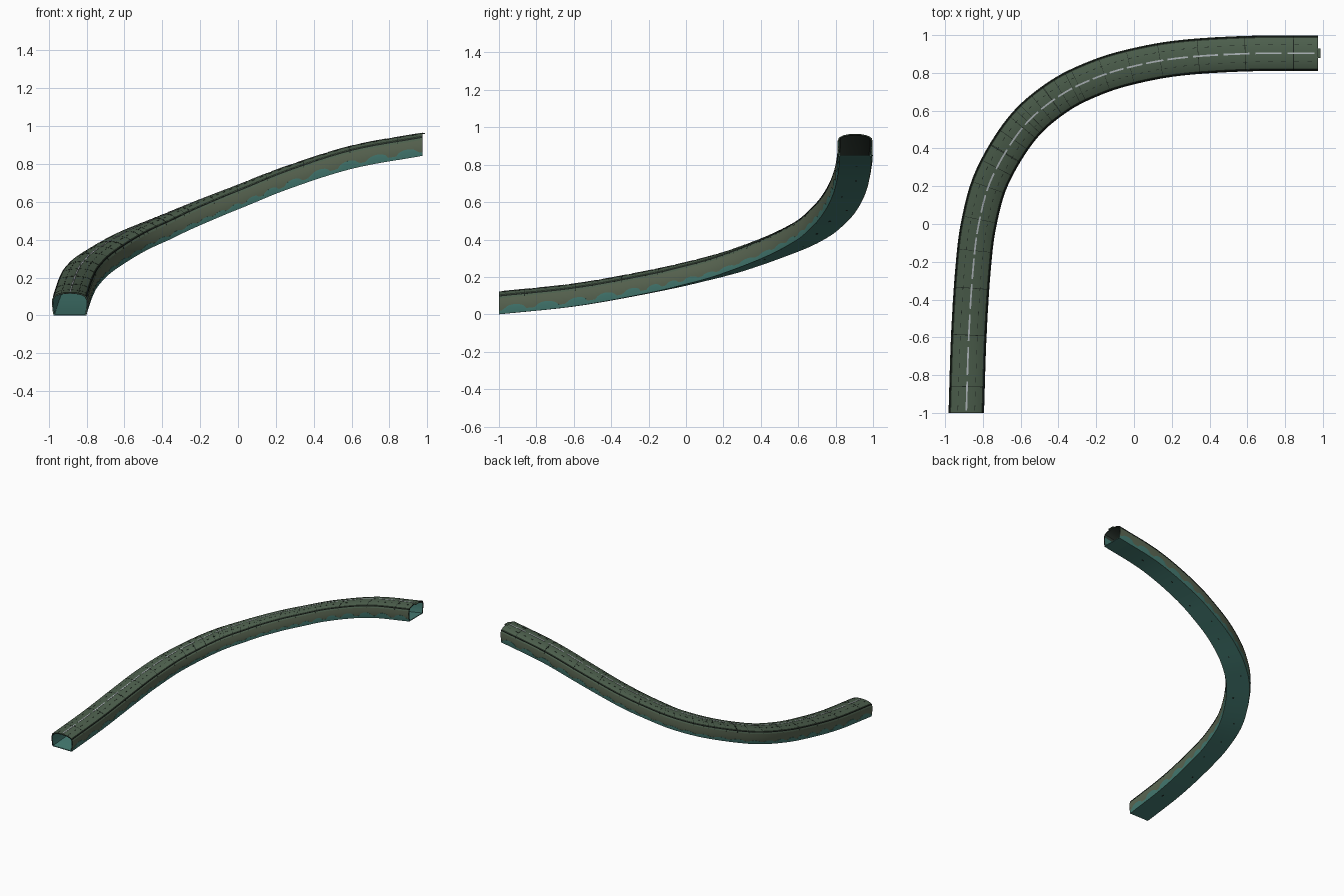
import bpy, math
from mathutils import Vector

if "Cube" in bpy.data.objects:
    bpy.data.objects.remove(bpy.data.objects["Cube"])


def material(name, rgb):
    m = bpy.data.materials.new(name)
    m.diffuse_color = (*rgb, 1)
    m.use_nodes = True
    m.node_tree.nodes["Principled BSDF"].inputs["Base Color"].default_value = m.diffuse_color
    return m


GREEN = material("roof green", (0.072, 0.112, 0.072))
OLIVE = material("wall olive", (0.105, 0.138, 0.088))
TEAL = material("teal", (0.06, 0.20, 0.17))
DARK = material("dark seam", (0.012, 0.018, 0.014))
SHADE = material("ceiling green", (0.035, 0.052, 0.040))
GREY = material("pale grey", (0.42, 0.46, 0.48))

# Centre line of the climbing bend, at floor level
PATH = [Vector(p) for p in (
    (-0.888, -1, 0), (-0.875, -0.6, 0.042), (-0.853, -0.25, 0.103), (-0.822, 0, 0.157),
    (-0.75, 0.25, 0.225), (-0.59, 0.51, 0.322), (-0.4, 0.675, 0.405), (-0.2, 0.775, 0.49),
    (0, 0.836, 0.568), (0.25, 0.880, 0.665), (0.6, 0.902, 0.775), (0.974, 0.904, 0.843))]


def spline(points, steps=24):
    """Smooth curve through the points."""
    pts = [2 * points[0] - points[1]] + points + [2 * points[-1] - points[-2]]
    fine = []
    for a, b, c, d in zip(pts, pts[1:], pts[2:], pts[3:]):
        for i in range(steps):
            t = i / steps
            fine.append(0.5 * (2 * b + (c - a) * t + (2 * a - 5 * b + 4 * c - d) * t * t
                               + (3 * b - a - 3 * c + d) * t ** 3))
    return fine + [points[-1]]


LINE = spline(PATH)
LAST = len(LINE) - 1


def place(t, u, v):
    """Point at path fraction t, offset u to the right and v upward."""
    f = min(max(t, 0), 1) * LAST
    i = min(int(f), LAST - 1)
    p = LINE[i].lerp(LINE[i + 1], f - i)
    d = LINE[min(i + 2, LAST)] - LINE[max(i - 1, 0)]
    if t <= 0.01:
        d = Vector((0, 1, 0))
    elif t >= 0.99:
        d = Vector((1, 0, 0))
    side = Vector((d.y, -d.x, 0)).normalized()
    return p + side * u + Vector((0, 0, v))


def sweep(name, section, mat, spans=((0, 1),), density=66):
    """Sweep a closed section, given as a function of t, over each span."""
    verts, faces = [], []
    for t0, t1 in spans:
        n = max(1, round((t1 - t0) * density))
        base, k = len(verts), len(section(t0))
        for i in range(n + 1):
            t = t0 + (t1 - t0) * i / n
            verts += [place(t, u, v) for u, v in section(t)]
        for i in range(n):
            for j in range(k):
                a, b = base + i * k, base + (i + 1) * k
                m = (j + 1) % k
                faces.append((a + j, b + j, b + m, a + m))
        faces.append([base + j for j in range(k)])
        faces.append([base + n * k + j for j in reversed(range(k))])
    mesh = bpy.data.meshes.new(name)
    mesh.from_pydata(verts, [], faces)
    mesh.materials.append(mat)
    obj = bpy.data.objects.new(name, mesh)
    bpy.context.collection.objects.link(obj)
    bpy.context.view_layer.objects.active = obj
    obj.select_set(True)
    bpy.ops.object.mode_set(mode='EDIT')
    bpy.ops.mesh.select_all(action='SELECT')
    bpy.ops.mesh.normals_make_consistent(inside=False)
    bpy.ops.object.mode_set(mode='OBJECT')
    bpy.ops.object.shade_smooth_by_angle(angle=math.radians(35))
    obj.select_set(False)
    return obj


# Half arch from the right foot to the crown
HALF = [(0.085, 0), (0.0915, 0.03), (0.094, 0.06), (0.093, 0.085), (0.083, 0.104),
        (0.062, 0.114), (0.032, 0.120)]
ARCH = HALF + [(0, 0.122)] + [(-u, v) for u, v in reversed(HALF)]


def offset(points, d):
    """Move the arch outward by d, feet staying on the floor."""
    out = []
    for u, v in points:
        n = Vector((u, max(v - 0.05, 0) * 1.5)).normalized() * d
        out.append((u + n.x, v + n.y))
    return out


def band(points, lo, hi):
    return offset(points, hi) + list(reversed(offset(points, lo)))


def box(u, v, ru, rv):
    return [(u - ru, v - rv), (u + ru, v - rv), (u + ru, v + rv), (u - ru, v + rv)]


# Tunnel roof, walls, linings and floor
ROOF = [p for p in ARCH if p[1] > 0.08]
sweep("roof", lambda t: band(ROOF, -0.003, 0), GREEN)
sweep("ceiling", lambda t: band(ROOF, -0.006, -0.0035), SHADE)
for s, label in ((1, "right"), (-1, "left")):
    wall = [p for p in ARCH if p[0] * s > 0 and p[1] < 0.09]
    sweep(label + "_wall", lambda t: band(wall, -0.003, 0), OLIVE)
    sweep(label + "_lining", lambda t: band(wall, -0.006, -0.0035), TEAL)
sweep("floor", lambda t: [(-0.085, 0), (0.085, 0), (0.085, 0.006), (-0.085, 0.006)], TEAL)


def scallop(t):
    """Skirt height: a low band with domes that grow towards both ends."""
    weight = min(1, max(0.4, abs(t - 0.5) * 3 - 0.1))
    dome = max(0, abs(math.sin(t * math.pi * 26)) - 0.45) / 0.55
    return 0.019 + 0.027 * weight * math.sqrt(dome)


def skirt(side):
    def section(t):
        h = scallop(t)
        pts = [(0.085, 0), (0.085 + 0.217 * min(h, 0.03), min(h, 0.03)),
               (0.085 + 0.217 * min(h, 0.03) + 0.083 * max(0, h - 0.03), h + 0.0005)]
        return ([(side * (u + 0.0015), v) for u, v in pts]
                + [(side * (u - 0.001), v) for u, v in reversed(pts)])
    return section


# Teal skirts and dark shoulder seams on both sides
for side, label in ((1, "right"), (-1, "left")):
    sweep(label + "_skirt", skirt(side), TEAL, density=300)
    sweep(label + "_shoulder_seam", lambda t: box(side * 0.0875, 0.098, 0.002, 0.003), DARK)

# Thin panel joints, closer together on the bend
JOINTS = [(i + 0.5) / 16 for i in range(16)] + [0.38 + i * 0.025 for i in range(9)]
sweep("panel_joints", lambda t: band(ROOF, -0.002, 0.0008), DARK,
      [(t - 0.0004, t + 0.0004) for t in JOINTS])
sweep("end_rims", lambda t: band(ARCH, -0.007, 0.0005), DARK, [(0, 0.0007), (0.9993, 1)])

# Dashed rivet lines along the roof
for u in (0.045, -0.045):
    sweep("roof_dashes", lambda t: box(u, 0.1172, 0.0015, 0.0012), DARK,
          [(i / 60 + 0.003, i / 60 + 0.009) for i in range(60)])

# Pale crown strip in long dashes
sweep("crown_strip", lambda t: box(0, 0.1225, 0.0045, 0.001), GREY,
      [(i / 24 + 0.003, i / 24 + 0.037) for i in range(24)])

# Small drain marks under the floor
sweep("drain_marks", lambda t: box(0.035 * math.sin(round(t * 14) * 2.4), 0.0005, 0.005, 0.001),
      DARK, [(i / 14 - 0.002, i / 14 + 0.002) for i in range(1, 14)])

# Small tab jutting out of the upper end
bpy.ops.mesh.primitive_cube_add(size=1, location=(0.975, 0.904, 0.961))
tab = bpy.context.object
tab.name = "end_tab"
tab.scale = (0.026, 0.052, 0.006)
tab.data.materials.append(GREEN)
